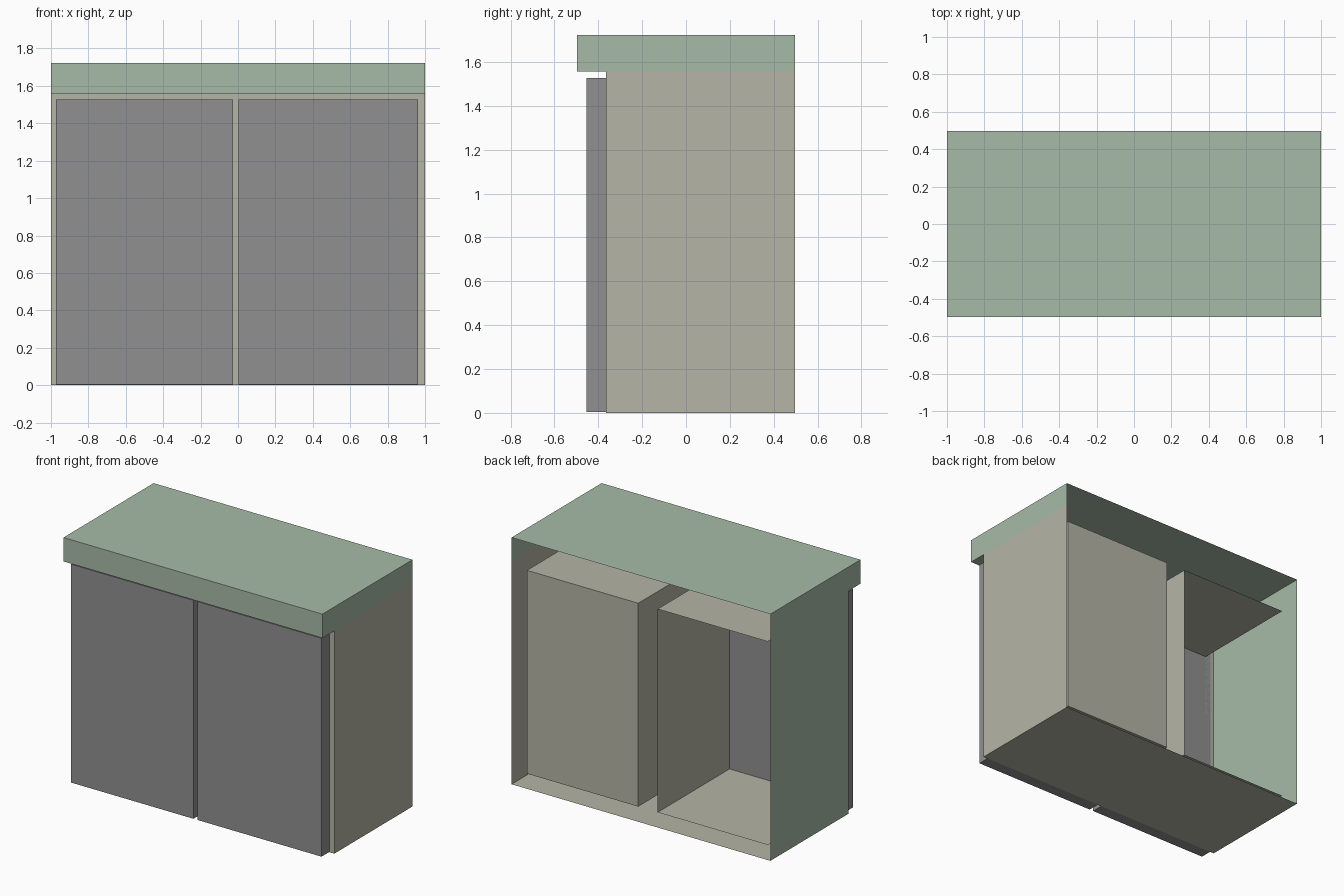
import bpy, bmesh

if "Cube" in bpy.data.objects:
    bpy.data.objects.remove(bpy.data.objects["Cube"])

W, D = 1.0, 0.497             # half width, half depth
FRONT = -0.366                # carcass front plane
LEDGE, TOP = 1.556, 1.723     # worktop underside and top
NICHE_Z = (0.066, 1.486)
NICHE_BACK = 0.427


def material(name, rgb):
    m = bpy.data.materials.new(name)
    m.diffuse_color = (*rgb, 1)
    m.use_nodes = True
    m.node_tree.nodes["Principled BSDF"].inputs["Base Color"].default_value = m.diffuse_color
    return m


green = material("pale_green", (0.39, 0.50, 0.39))
beige = material("beige", (0.46, 0.46, 0.38))
grey = material("mid_grey", (0.28, 0.28, 0.28))


def face(bm, pts):
    bm.faces.new([bm.verts.new(p) for p in pts])


def box(bm, x, y, z, sides):
    """Add only the listed sides of a box (l, r, f, b, d, u)."""
    (x0, x1), (y0, y1), (z0, z1) = x, y, z
    quads = {
        "l": [(x0, y1, z0), (x0, y0, z0), (x0, y0, z1), (x0, y1, z1)],
        "r": [(x1, y0, z0), (x1, y1, z0), (x1, y1, z1), (x1, y0, z1)],
        "f": [(x0, y0, z0), (x1, y0, z0), (x1, y0, z1), (x0, y0, z1)],
        "b": [(x1, y1, z0), (x0, y1, z0), (x0, y1, z1), (x1, y1, z1)],
        "d": [(x0, y1, z0), (x1, y1, z0), (x1, y0, z0), (x0, y0, z0)],
        "u": [(x0, y0, z1), (x1, y0, z1), (x1, y1, z1), (x0, y1, z1)],
    }
    for s in sides:
        face(bm, quads[s])


def finish(bm, name, mat):
    bmesh.ops.remove_doubles(bm, verts=bm.verts[:], dist=1e-4)
    mesh = bpy.data.meshes.new(name)
    bm.to_mesh(mesh)
    bm.free()
    mesh.materials.append(mat)
    obj = bpy.data.objects.new(name, mesh)
    bpy.context.collection.objects.link(obj)


# Worktop with front overhang, open underneath and at the back
bm = bmesh.new()
box(bm, (-W, W), (-D, D), (LEDGE, TOP), "fur")
box(bm, (-W, W), (-D, FRONT), (LEDGE, TOP), "d")
# Left side panel runs from the worktop to the floor in one piece
profile = [(-D, LEDGE), (FRONT, LEDGE), (FRONT, 0), (D, 0), (D, TOP), (-D, TOP)]
face(bm, [(-W, y, z) for y, z in reversed(profile)])
finish(bm, "worktop_and_left_side", green)

# Carcass: right side, floor and front frame with two door openings
bm = bmesh.new()
box(bm, (-W, W), (FRONT, D), (0, LEDGE), "rd")
xs = [-W, -0.93, -0.08, 0.07, 0.93, W]
zs = [0, *NICHE_Z, LEDGE]
for i in range(5):
    for j in range(3):
        if j == 1 and i in (1, 3):
            continue
        box(bm, xs[i:i + 2], (FRONT, D), zs[j:j + 2], "f")
finish(bm, "carcass", beige)

# Inner compartments; the left one is open at the back and outer side
for name, x, sides in (("right_compartment", (0.07, 0.93), "lrbdu"),
                       ("left_compartment", (-0.93, -0.08), "rdu")):
    bm = bmesh.new()
    box(bm, x, (FRONT, NICHE_BACK), NICHE_Z, sides)
    finish(bm, name, beige)

# Doors
for name, x in (("left_door", (-0.972, -0.026)), ("right_door", (0.004, 0.963))):
    bm = bmesh.new()
    box(bm, x, (-0.454, FRONT), (0.003, 1.528), "lrfbdu")
    finish(bm, name, grey)
